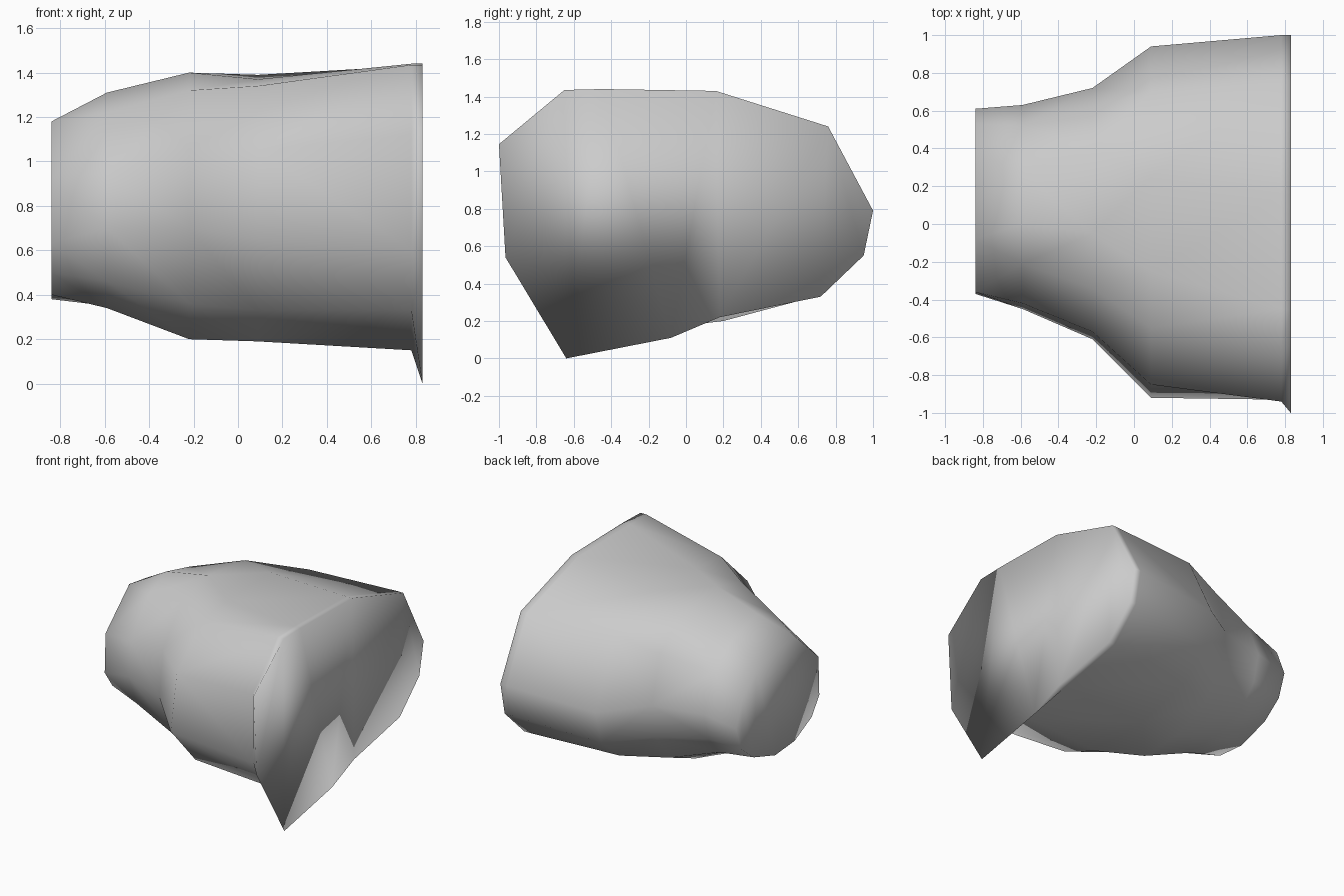
import bpy, bmesh

# Cross-sections (x, [(y, z)...]) running from the narrow end to the wide end
sections = [
    (-0.84, [(.61, .75), (.53, .95), (.37, 1.1), (.12, 1.15), (-.08, 1.18), (-.36, .92),
             (-.37, .63), (-.28, .5), (-.08, .4), (.15, .38), (.4, .46), (.55, .58)]),
    (-0.59, [(.63, .8), (.52, 1.07), (.28, 1.24), (0, 1.31), (-.21, 1.22), (-.42, .95),
             (-.45, .7), (-.35, .46), (-.1, .34), (.15, .35), (.45, .45), (.58, .6)]),
    (-0.22, [(.72, .8), (.62, 1.15), (.4, 1.34), (-.05, 1.4), (-.34, 1.32), (-.57, 1.05),
             (-.61, .7), (-.44, .36), (-.15, .2), (.2, .21), (.5, .33), (.67, .55)]),
    (0.09, [(.94, .75), (.7, 1.24), (.25, 1.39), (-.25, 1.37), (-.55, 1.34), (-.85, 1.05),
            (-.92, .65), (-.63, .33), (-.3, .19), (.2, .2), (.65, .32), (.87, .5)]),
]
rim = [(1, .79), (.76, 1.24), (.16, 1.43), (-.45, 1.44), (-.65, 1.435), (-1, 1.145),
       (-.965, .54), (-.64, 0), (-.08, .11), (.18, .22), (.72, .33), (.95, .55)]
# Section just behind the rim, before the lower corner flares out
neck = list(rim)
neck[5:9] = [(-.94, 1.12), (-.93, .6), (-.7, .33), (-.2, .15)]
sections += [(0.78, neck), (0.83, rim)]

# Loft the rock body and close both ends
bm = bmesh.new()
rings = [[bm.verts.new((x, y, z)) for y, z in prof] for x, prof in sections]
n = len(rim)
for a, b in zip(rings, rings[1:]):
    for i in range(n):
        j = (i + 1) % n
        bm.faces.new((a[i], a[j], b[j], b[i]))
bm.faces.new(rings[0])
bm.faces.new(rings[-1])
bmesh.ops.triangulate(bm, faces=bm.faces[:])
bmesh.ops.recalc_face_normals(bm, faces=bm.faces[:])
for f in bm.faces:
    f.smooth = True
mesh = bpy.data.meshes.new("rock")
bm.to_mesh(mesh)
bm.free()
bpy.context.collection.objects.link(bpy.data.objects.new("rock", mesh))
